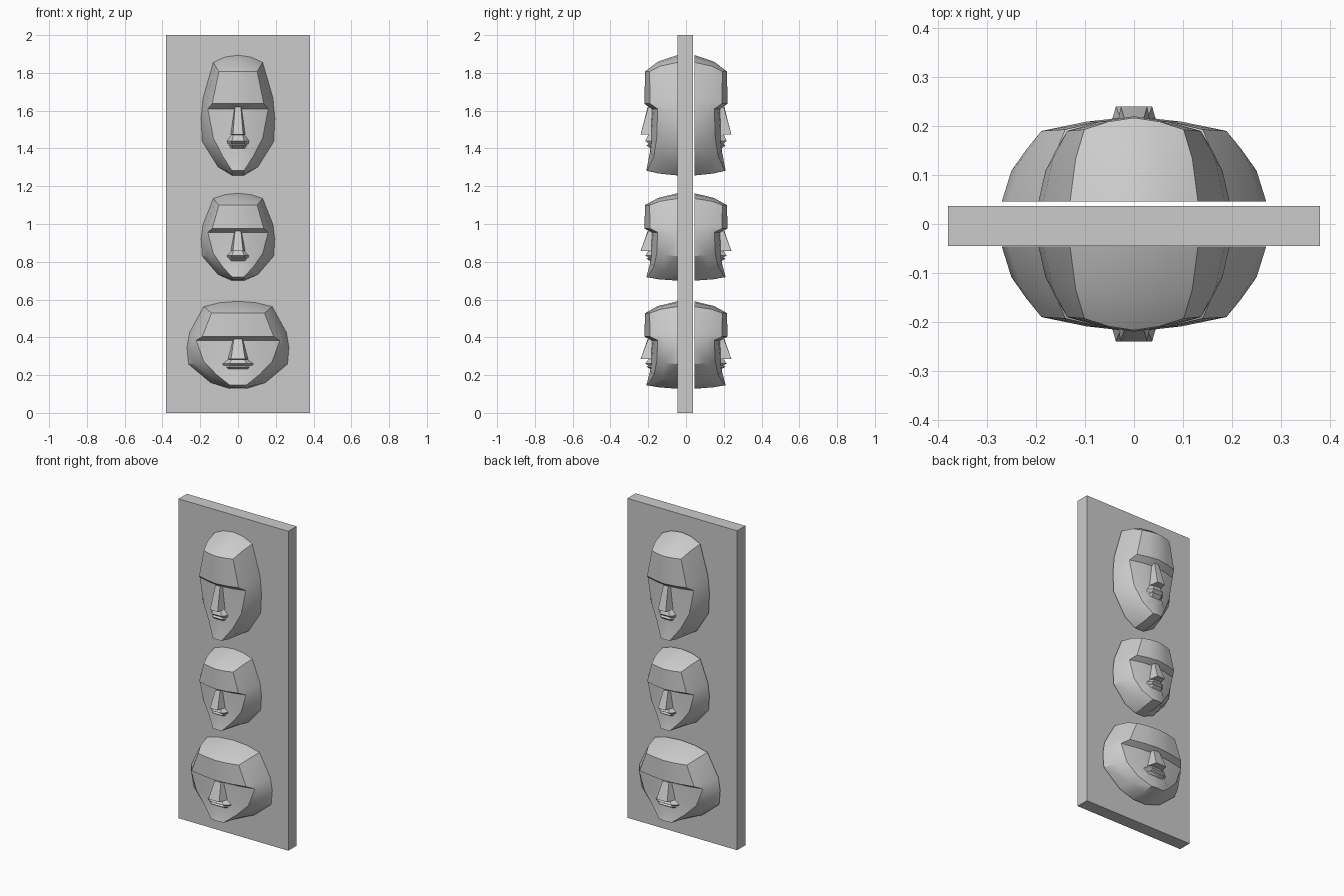
import bpy, bmesh, math
from mathutils import Vector

cube = bpy.data.objects.get("Cube")
if cube:
    bpy.data.objects.remove(cube)

stone = bpy.data.materials.new("light_grey_stone")
stone.use_nodes = True
GREY = (0.6, 0.6, 0.6, 1)
stone.diffuse_color = GREY
stone.node_tree.nodes["Principled BSDF"].inputs["Base Color"].default_value = GREY

BACK = 0.046  # depth where a mask meets the panel

# Half-mask points: (width fraction, height fraction[, depth])
OUTLINE = [(0, .995), (.35, .98), (.67, .935), (.95, .64), (1, .47),
           (.97, .28), (.54, .07), (.16, 0), (0, 0)]
FRONT = [(0, .86, .217), (.27, .86, .209), (.52, .86, .193), (.7, .594, .19), (.82, .55, .15),
         (.67, .31, .155), (.42, .16, .17), (.16, .04, .205), (0, .04, .21)]


def strip(a, b):
    """Quads between two rows of points."""
    return [(a[i], a[i + 1], b[i + 1], b[i]) for i in range(len(a) - 1)]


def half_mask():
    # Sides: wall from the panel to the front edge, with a rounded middle row
    outer = [(u, t, BACK) for u, t in OUTLINE]
    mid = [(o[0] * .6 + f[0] * .4, o[1] * .6 + f[1] * .4, o[2] * .4 + f[2] * .6)
           for o, f in zip(outer, FRONT)]
    faces = strip(outer, mid) + strip(mid, FRONT)

    # Forehead and the underside of the brow
    corner, brow_end, cheek, jaw, chin, chin_mid = FRONT[3:]
    brow = [(0, .594, .22), (.36, .594, .209), corner]
    socket = [(0, .55, .183), (.42, .55, .172), brow_end]
    faces += strip(FRONT[:3], brow) + strip(brow, socket)

    # Eye and cheek plane, upper lip area and chin
    nose_foot, under_nose = (.2, .33, .183), (0, .33, .185)
    mouth_end, mouth_mid = (.28, .2, .187), (0, .2, .19)
    faces += [(socket[0], socket[1], nose_foot, under_nose),
              (socket[1], brow_end, cheek, nose_foot),
              (nose_foot, cheek, jaw, mouth_end),
              (under_nose, nose_foot, mouth_end, mouth_mid),
              (mouth_mid, mouth_end, jaw, chin), (mouth_mid, chin, chin_mid)]
    return faces


def half_nose():
    top = [(0, .565, .203), (.08, .565, .2), (.1, .565, .17)]
    tip = [(0, .34, .24), (.137, .34, .24), (.2, .335, .18)]
    return strip(top, tip) + [(*tip, (0, .335, .18))]


def half_lips():
    # Each row: flat half width, outer half width, height, depth
    rows = [(.12, .18, .335, .2), (.17, .3, .285, .215), (.17, .28, .262, .197),
            (.16, .25, .25, .209), (.13, .2, .22, .186)]
    pts = [[(0, t, d), (a, t, d), (b, t, .182)] for a, b, t, d in rows]
    return [f for a, b in zip(pts, pts[1:]) for f in strip(a, b)]


def build(name, faces, half_width, bottom, height, side):
    """Mirror half faces across x, scale them and face them along side * y."""
    bm = bmesh.new()
    for sx in (1, -1):
        for face in faces:
            bm.faces.new([bm.verts.new((sx * u * half_width, side * d, bottom + t * height))
                          for u, t, d in face])
    bmesh.ops.remove_doubles(bm, verts=bm.verts, dist=0.0005)
    bm.normal_update()
    inside = Vector((0, 0, bottom + height / 2))
    for f in bm.faces:
        if f.normal.dot(f.calc_center_median() - inside) < 0:
            f.normal_flip()
    mesh = bpy.data.meshes.new(name)
    bm.to_mesh(mesh)
    bm.free()
    mesh.materials.append(stone)
    obj = bpy.data.objects.new(name, mesh)
    bpy.context.collection.objects.link(obj)
    bpy.ops.object.select_all(action="DESELECT")
    obj.select_set(True)
    bpy.context.view_layer.objects.active = obj
    bpy.ops.object.shade_smooth_by_angle(angle=math.radians(26))


# Panel
bpy.ops.mesh.primitive_cube_add(size=1, location=(0, -.004, 1))
panel = bpy.context.object
panel.name = "panel"
panel.scale = (.76, .082, 2)
panel.data.materials.append(stone)

# Three masks on each side of the panel
MASKS = {"long": (.195, 1.257, .64), "short": (.195, .7, .465), "wide": (.27, .128, .465)}
PARTS = {"mask": half_mask, "nose": half_nose, "lips": half_lips}
for side_name, side in (("front", -1), ("back", 1)):
    for kind, (w, z, h) in MASKS.items():
        for part, make in PARTS.items():
            build(f"{side_name}_{kind}_{part}", make(), w, z, h, side)
